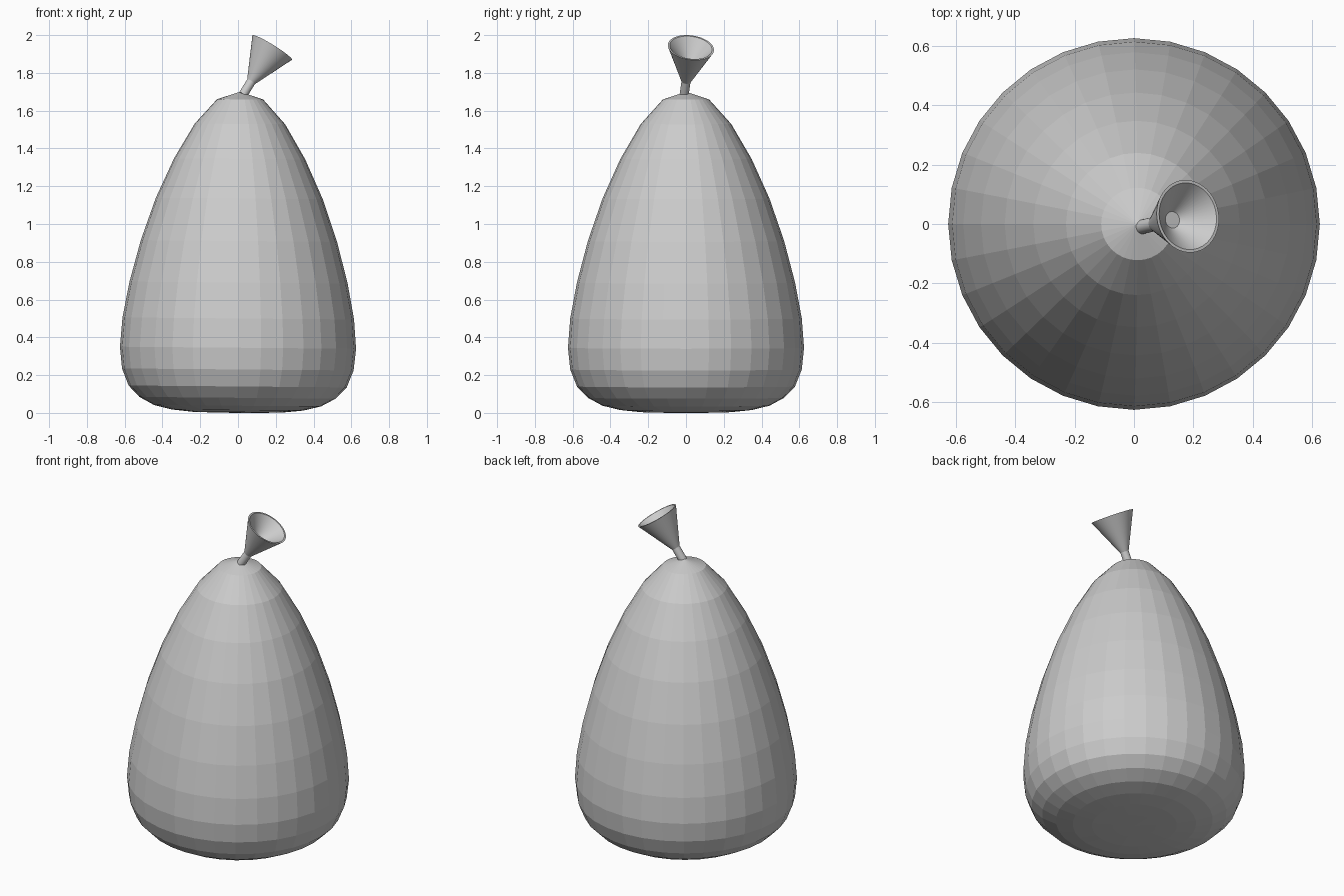
import bpy, bmesh
from math import sin, cos, pi, radians
from mathutils import Vector, Matrix

if "Cube" in bpy.data.objects:
    bpy.data.objects.remove(bpy.data.objects["Cube"])


def lathe(name, profile, sides, matrix, closed=False):
    """Revolve (radius, height) points around z; zero radius becomes a pole."""
    bm = bmesh.new()
    rings = []
    for r, z in profile:
        if r == 0:
            rings.append([bm.verts.new((0, 0, z))])
        else:
            rings.append([bm.verts.new((r * cos(2 * pi * i / sides),
                                        r * sin(2 * pi * i / sides), z))
                          for i in range(sides)])
    for a, b in zip(rings, rings[1:]):
        for i in range(sides):
            j = (i + 1) % sides
            quad = [a[i % len(a)], a[j % len(a)], b[j % len(b)], b[i % len(b)]]
            bm.faces.new(list(dict.fromkeys(quad)))
    bmesh.ops.recalc_face_normals(bm, faces=bm.faces)
    bm.transform(matrix)
    mesh = bpy.data.meshes.new(name)
    bm.to_mesh(mesh)
    bm.free()
    obj = bpy.data.objects.new(name, mesh)
    bpy.context.collection.objects.link(obj)
    return obj


# Faceted bag: sphere rings restacked to new heights, leaning very slightly
heights = [1.70, 1.66, 1.53, 1.345, 1.135, 0.91, 0.69, 0.50, 0.345,
           0.23, 0.14, 0.08, 0.038, 0.015, 0.004, 0.001, 0.0]
n = len(heights) - 1
profile = [(0.625 * sin(pi * k / n) if 0 < k < n else 0, z)
           for k, z in enumerate(heights)]
lean = Matrix.Translation((-0.003, 0, 0)) @ Matrix.Rotation(radians(0.5), 4, 'Y')
body = lathe("balloon_body", profile, 32, lean)
low = min(v.co.z for v in body.data.vertices)
for v in body.data.vertices:
    v.co.z = max(0.0, v.co.z)

# Tilted frame shared by neck and funnel
base = Vector((0.03, -0.009, 1.69))
rim = Vector((0.181, 0.026, 1.934))
axis = rim - base
length = axis.length
frame = Matrix.Translation(base) @ axis.to_track_quat('Z', 'Y').to_matrix().to_4x4()

# Neck tube
neck = lathe("neck", [(0, -0.005), (0.024, -0.005), (0.024, 0.10), (0, 0.10)], 32, frame)

# Flared mouth with a shallow inner cavity and thin lip
mouth = lathe("mouth", [(0, 0.077), (0.025, 0.077), (0.123, length),
                        (0.113, length), (0.028, 0.19), (0, 0.19)], 48, frame)

# Smooth the small round parts, keep their edges sharp
for o in bpy.context.collection.objects:
    o.select_set(o in (neck, mouth))
bpy.context.view_layer.objects.active = mouth
bpy.ops.object.shade_smooth_by_angle(angle=radians(30))
